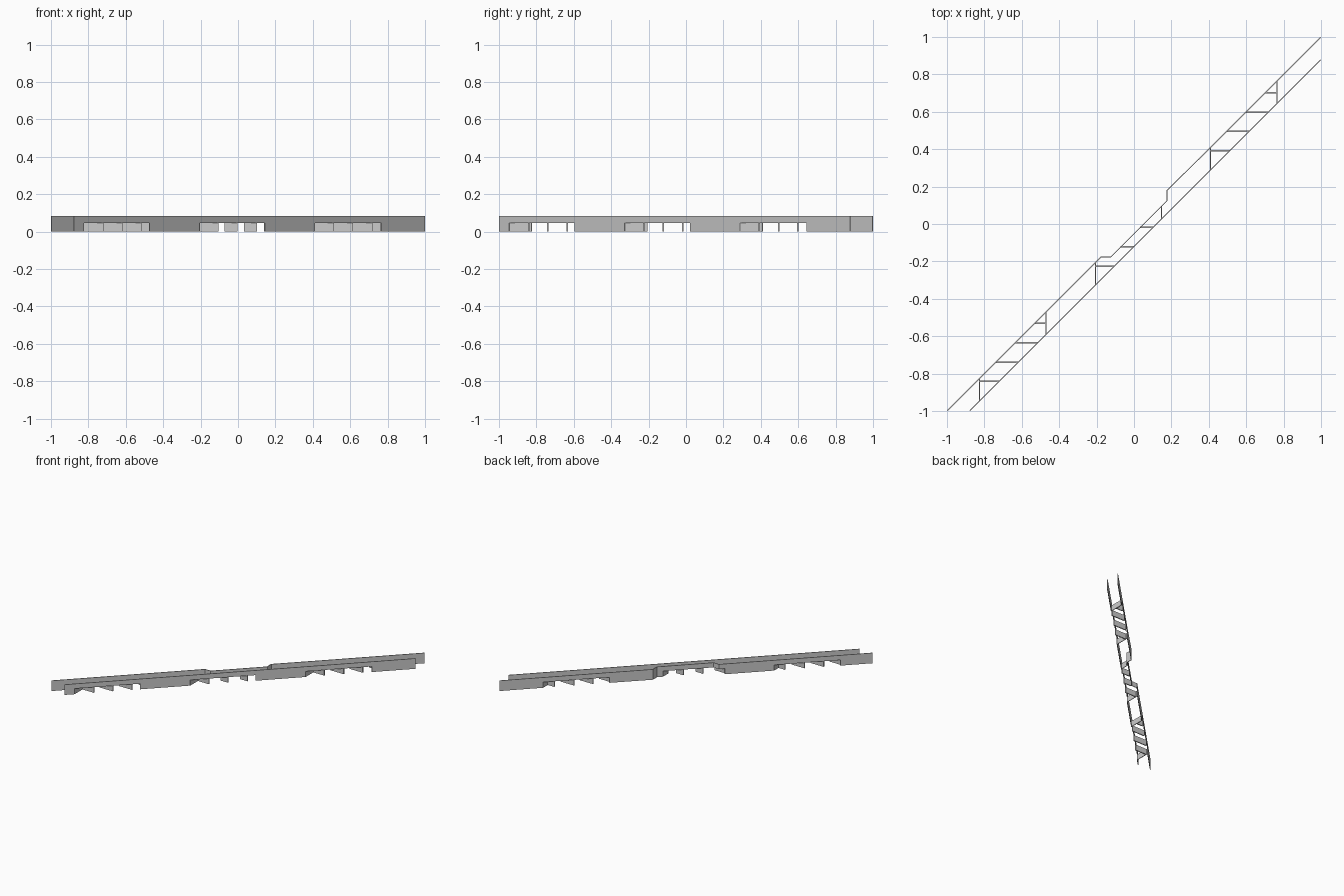
import bpy, bmesh

if "Cube" in bpy.data.objects:
    bpy.data.objects.remove(bpy.data.objects["Cube"])

WALL_H, CUT_H, T = 0.085, 0.046, 0.005


def panel(name, path, cuts=(), top=WALL_H, thick=T):
    """Thin upright wall along a path; segments listed in cuts stay open below."""
    bm = bmesh.new()
    levels = [0, CUT_H, top] if cuts else [0, top]
    cols = [[bm.verts.new((x, y, z)) for z in levels] for x, y in path]
    for i in range(len(path) - 1):
        for k in range(len(levels) - 1):
            if k == 0 and i in cuts:
                continue
            a, b = cols[i], cols[i + 1]
            bm.faces.new((a[k], b[k], b[k + 1], a[k + 1]))
    bmesh.ops.delete(bm, geom=[v for v in bm.verts if not v.link_faces], context='VERTS')
    me = bpy.data.meshes.new(name)
    bm.to_mesh(me)
    bm.free()
    ob = bpy.data.objects.new(name, me)
    bpy.context.collection.objects.link(ob)
    mod = ob.modifiers.new("thickness", 'SOLIDIFY')
    mod.thickness, mod.offset, mod.use_even_offset = thick, 0, True
    return ob


# Long diagonal walls with three openings underneath each
front_x = [-0.878, -0.825, -0.475, -0.207, 0.142, 0.41, 0.765, 0.998]
panel("front_wall", [(x, x - 0.12) for x in front_x], cuts={1, 3, 5})

back = [(x, x) for x in (-0.998, -0.825, -0.47, -0.207, -0.177)]
back += [(-0.125, -0.177), (0.145, 0.093), (0.177, 0.125)]
back += [(x, x) for x in (0.18, 0.41, 0.765, 0.998)]
back[8] = (0.177, 0.18)
panel("back_wall", back, cuts={1, 3, 4, 5, 9})

# Cross plates closing the two ends of each opening
for i, (x, y1) in enumerate([(-0.825, -0.825), (-0.47, -0.47), (-0.207, -0.207),
                             (0.146, 0.094), (0.41, 0.41), (0.765, 0.765)]):
    panel(f"end_plate_{i}", [(x, x - 0.12), (x, y1)], top=CUT_H)

# Slats spanning between the walls, facing the front
slats = [(-0.84, -0.825, -0.72), (-0.738, -0.738, -0.618),
         (-0.635, -0.635, -0.515), (-0.53, -0.53, -0.47),
         (-0.225, -0.207, -0.105), (-0.122, -0.072, -0.002), (-0.018, 0.032, 0.102),
         (0.392, 0.41, 0.512), (0.496, 0.496, 0.616),
         (0.598, 0.598, 0.718), (0.702, 0.702, 0.765)]
for i, (y, x0, x1) in enumerate(slats):
    panel(f"slat_{i}", [(x0, y), (x1, y)], top=CUT_H, thick=0.008)
